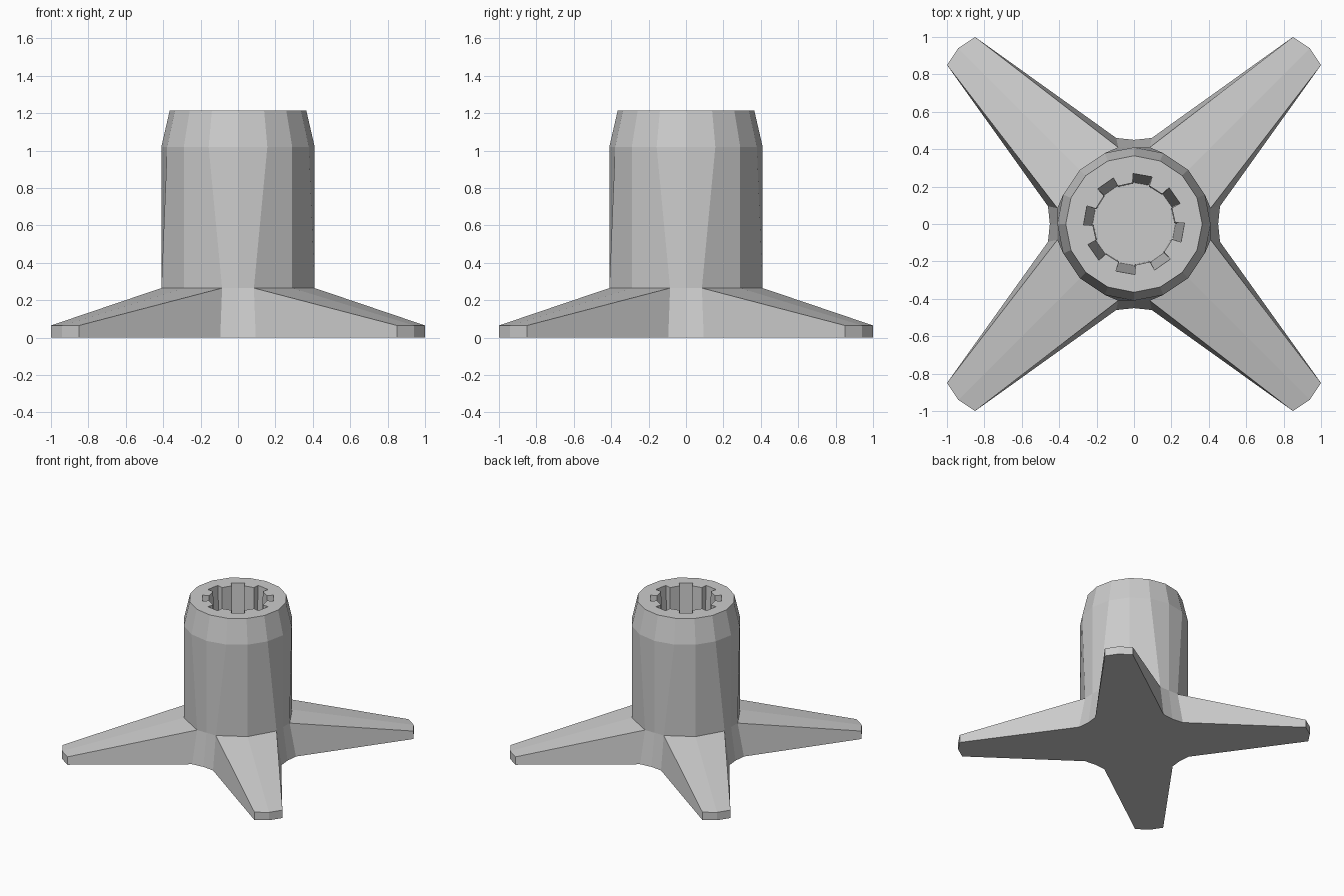
import bpy, bmesh
from math import cos, sin, pi, radians

if "Cube" in bpy.data.objects:
    bpy.data.objects.remove(bpy.data.objects["Cube"])

bm = bmesh.new()


def ring(quarter):
    """Repeat a quarter outline four times around z."""
    verts = []
    for q in range(4):
        c, s = round(cos(q * pi / 2)), round(sin(q * pi / 2))
        verts += [bm.verts.new((x * c - y * s, x * s + y * c, z)) for x, y, z in quarter]
    return verts


def bridge(a, b):
    n = len(a)
    for i in range(n):
        j = (i + 1) % n
        bm.faces.new((a[i], a[j], b[j], b[i]))


def arc(r, z):
    return [(r * cos(k * pi / 8), r * sin(k * pi / 8), z) for k in range(4)]


def spline(r_in, r_out, z):
    """Socket outline with eight grooves."""
    pts = []
    for k in range(8):
        a = 35 + 45 * k
        for r, d in ((r_in, -12), (r_out, -11), (r_out, 11), (r_in, 12)):
            t = radians(a + d)
            pts.append(bm.verts.new((r * cos(t), r * sin(t), z)))
    return pts


# Four-legged foot: flat underside and low side walls
tips = [(1, .85), (.94, .94), (.85, 1)]
bottom = ring([(.45, 0, 0), (.46, .095, 0)] + [(x, y, 0) for x, y in tips] + [(.095, .46, 0)])
collar = ring([(.41, 0, .265), (.41, .085, .265), (.29, .29, .265), (.085, .41, .265)])
tip_top = ring([(x, y, .065) for x, y in tips])
bm.faces.new(bottom[::-1])
upper = []
for q in range(4):
    c, t = collar[q * 4:q * 4 + 4], tip_top[q * 3:q * 3 + 3]
    upper += [c[0], c[1], *t, c[3]]
    # Sloping leg tops
    bm.faces.new((c[1], t[0], t[1], c[2]))
    bm.faces.new((c[2], t[1], t[2], c[3]))
bridge(bottom, upper)

# Column with tapered top
shoulder = ring(arc(.41, 1.02))
rim = ring(arc(.365, 1.215))
bridge(collar, shoulder)
bridge(shoulder, rim)

# Grooved socket
mouth = spline(.22, .27, 1.215)
floor = spline(.215, .222, .4)
bridge(mouth, floor)
bm.faces.new(floor)

# Flat rim between the column and the socket
edges = []
for loop in (rim, mouth):
    for i, v in enumerate(loop):
        edges.append(bm.edges.get((v, loop[(i + 1) % len(loop)])))
bmesh.ops.triangle_fill(bm, edges=edges, use_beauty=True, normal=(0, 0, 1))

bmesh.ops.recalc_face_normals(bm, faces=bm.faces[:])
mesh = bpy.data.meshes.new("splined_stand")
bm.to_mesh(mesh)
bm.free()
bpy.context.collection.objects.link(bpy.data.objects.new("splined_stand", mesh))
